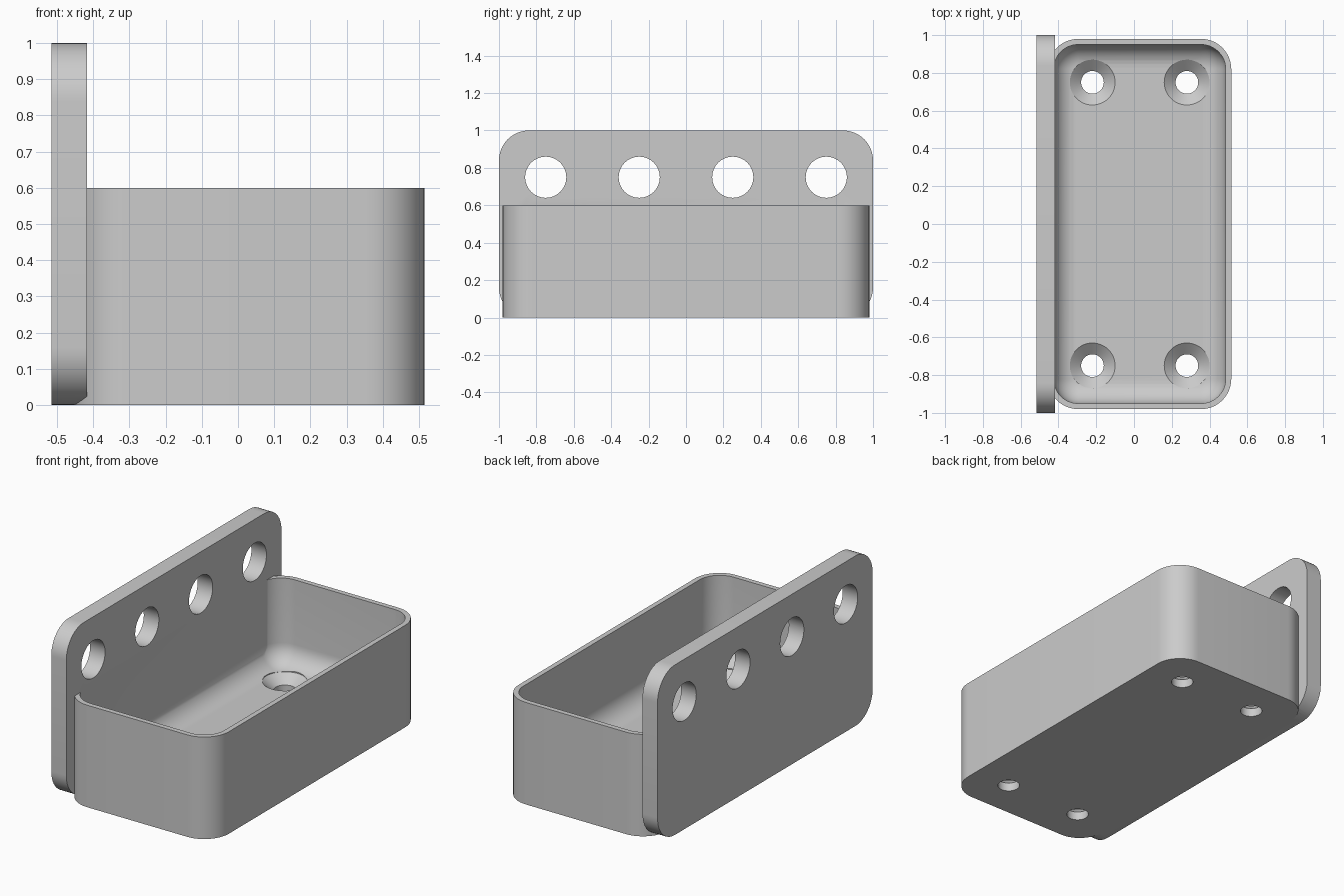
import bpy, bmesh, math
from mathutils import Matrix, Vector

if "Cube" in bpy.data.objects:
    bpy.data.objects.remove(bpy.data.objects["Cube"])

grey = bpy.data.materials.new("plain grey")
grey.use_nodes = True
COLOUR = (0.6, 0.6, 0.6, 1)
grey.diffuse_color = COLOUR
grey.node_tree.nodes["Principled BSDF"].inputs["Base Color"].default_value = COLOUR


def rounded_rect(half_w, half_h, radius, steps=12):
    """Outline points of a rounded rectangle, counter-clockwise."""
    points = []
    for corner, (sx, sy) in enumerate([(1, 1), (-1, 1), (-1, -1), (1, -1)]):
        for i in range(steps + 1):
            a = math.pi / 2 * (corner + i / steps)
            points.append((sx * (half_w - radius) + radius * math.cos(a),
                           sy * (half_h - radius) + radius * math.sin(a)))
    return points


def circle(radius, steps=48):
    return [(radius * math.cos(math.tau * i / steps),
             radius * math.sin(math.tau * i / steps)) for i in range(steps)]


def loft(name, sections, matrix):
    """Closed solid through (outline, height) sections, bottom to top."""
    bm = bmesh.new()
    rings = [[bm.verts.new((x, y, z)) for x, y in outline] for outline, z in sections]
    for low, high in zip(rings, rings[1:]):
        for i in range(len(low)):
            j = (i + 1) % len(low)
            bm.faces.new((low[i], low[j], high[j], high[i]))
    bm.faces.new(rings[0][::-1])
    bm.faces.new(rings[-1])
    bm.transform(matrix)
    bmesh.ops.recalc_face_normals(bm, faces=bm.faces)
    mesh = bpy.data.meshes.new(name)
    bm.to_mesh(mesh)
    bm.free()
    mesh.materials.append(grey)
    obj = bpy.data.objects.new(name, mesh)
    bpy.context.collection.objects.link(obj)
    return obj


def combine(target, other, operation):
    """Apply a boolean to target and remove the other solid."""
    mod = target.modifiers.new("boolean", 'BOOLEAN')
    mod.operation = operation
    mod.solver = 'EXACT'
    mod.object = other
    bpy.context.view_layer.objects.active = target
    bpy.ops.object.modifier_apply(modifier=mod.name)
    bpy.data.objects.remove(other)


CENTRE_X = 0.03
HALF_X, HALF_Y, HEIGHT, CORNER = 0.485, 0.98, 0.6, 0.16
WALL, FLOOR, FILLET = 0.03, 0.1, 0.12
PLATE_X, PLATE_THICK = -0.515, 0.098

# Tray body
at_tray = Matrix.Translation((CENTRE_X, 0, 0))
outer = rounded_rect(HALF_X, HALF_Y, CORNER)
tray = loft("wall_tray", [(outer, 0), (outer, HEIGHT)], at_tray)

# Cavity with a filleted floor
sections = []
for i in range(11):
    a = math.pi / 2 * i / 10
    inset = WALL + FILLET * (1 - math.sin(a))
    sections.append((rounded_rect(HALF_X - inset, HALF_Y - inset, CORNER - inset),
                     FLOOR + FILLET * (1 - math.cos(a))))
sections.append((sections[-1][0], HEIGHT + 0.1))
combine(tray, loft("cavity_cutter", sections, at_tray), 'DIFFERENCE')

# Back plate, standing upright along y
upright = Matrix(((0, 0, 1, PLATE_X), (1, 0, 0, 0), (0, 1, 0, 0.5), (0, 0, 0, 1)))
panel = rounded_rect(1, 0.5, 0.16)
combine(tray, loft("back_plate", [(panel, 0), (panel, PLATE_THICK)], upright), 'UNION')

# Row of round holes through the plate
for y in (-0.75, -0.25, 0.25, 0.75):
    place = Matrix.Translation((0, y, 0.25)) @ upright
    cutter = loft("plate_hole_cutter", [(circle(0.11), -0.05), (circle(0.11), 0.15)], place)
    combine(tray, cutter, 'DIFFERENCE')

# Countersunk screw holes in the floor
for x in (-0.25, 0.25):
    for y in (-0.75, 0.75):
        cutter = loft("screw_hole_cutter",
                      [(circle(0.06), -0.1), (circle(0.06), 0.05),
                       (circle(0.12), FLOOR), (circle(0.12), 0.2)],
                      Matrix.Translation((CENTRE_X + x, y, 0)))
        combine(tray, cutter, 'DIFFERENCE')

# Smooth rounded surfaces, sharp rims
bpy.ops.object.select_all(action='DESELECT')
tray.select_set(True)
bpy.context.view_layer.objects.active = tray
bpy.ops.object.shade_smooth_by_angle(angle=math.radians(30))
